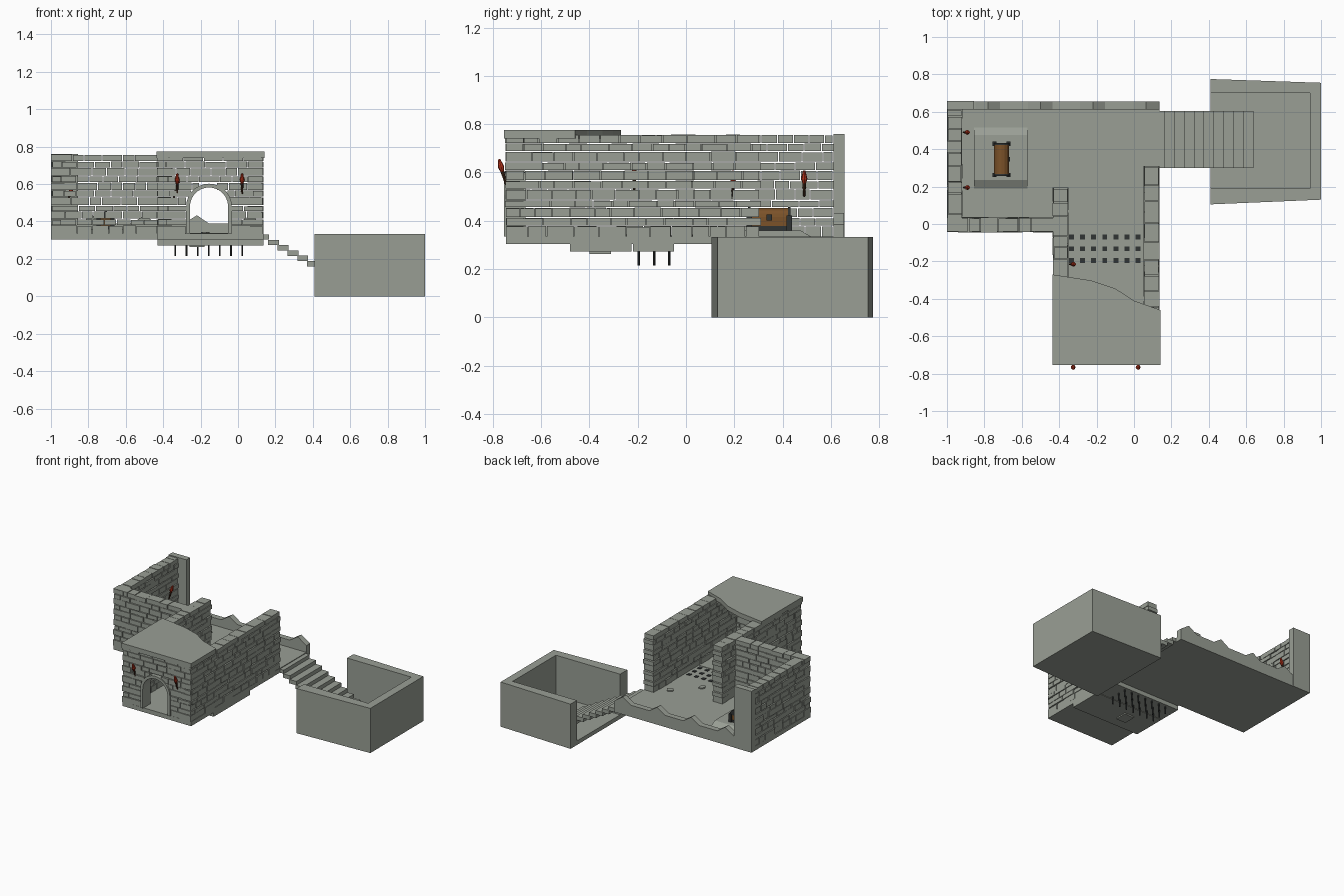
import bpy, bmesh, math, random
from mathutils import Vector, Matrix

if "Cube" in bpy.data.objects:
    bpy.data.objects.remove(bpy.data.objects["Cube"])

random.seed(7)


def material(name, rgb):
    m = bpy.data.materials.new(name)
    m.diffuse_color = (*rgb, 1)
    m.use_nodes = True
    m.node_tree.nodes["Principled BSDF"].inputs["Base Color"].default_value = m.diffuse_color
    return m


STONE = material("grey stone", (0.32, 0.345, 0.30))
IRON = material("dark iron", (0.03, 0.034, 0.034))
WOOD = material("brown wood", (0.20, 0.085, 0.022))
HANDLE = material("dark handle wood", (0.06, 0.025, 0.012))
FLAME = material("red flame", (0.50, 0.035, 0.012))


def finish(name, bm, mat):
    bmesh.ops.recalc_face_normals(bm, faces=bm.faces)
    me = bpy.data.meshes.new(name)
    bm.to_mesh(me)
    bm.free()
    me.materials.append(mat)
    ob = bpy.data.objects.new(name, me)
    bpy.context.collection.objects.link(ob)
    return ob


def add_box(bm, x0, x1, y0, y1, z0, z1):
    m = Matrix.Translation(((x0 + x1) / 2, (y0 + y1) / 2, (z0 + z1) / 2))
    bmesh.ops.create_cube(bm, size=1, matrix=m @ Matrix.Diagonal((x1 - x0, y1 - y0, z1 - z0, 1)))


def box(name, *dims, mat=STONE):
    bm = bmesh.new()
    add_box(bm, *dims)
    return finish(name, bm, mat)


def prism(name, pts, lo, hi, axis='z', mat=STONE):
    """Extrude a 2D outline along z (xy outline) or along y (xz outline)."""
    bm = bmesh.new()
    place = (lambda p, h: (p[0], p[1], h)) if axis == 'z' else (lambda p, h: (p[0], h, p[1]))
    f = bm.faces.new([bm.verts.new(place(p, lo)) for p in pts])
    ext = bmesh.ops.extrude_face_region(bm, geom=[f])["geom"]
    step = (0, 0, hi - lo) if axis == 'z' else (0, hi - lo, 0)
    bmesh.ops.translate(bm, vec=step, verts=[g for g in ext if isinstance(g, bmesh.types.BMVert)])
    return finish(name, bm, mat)


FLOOR, TOP = 0.335, 0.76
HEIGHTS = [0.046, 0.034, 0.042, 0.030, 0.046, 0.036, 0.042, 0.034, 0.044, 0.034, 0.037]
ARCH_X, ARCH_R, SPRING = -0.155, 0.102, 0.48


def brick_wall(name, along, a0, a1, c0, c1, arch=False):
    """Courses of loose bricks with open joints, running along x or y."""
    bm = bmesh.new()
    z = FLOOR
    for row, h in enumerate(HEIGHTS):
        spans = [(a0, a1)]
        if arch:
            r = ARCH_R + 0.012
            rise = max(0, z + h * 0.4 - SPRING)
            if rise < r:
                half = math.sqrt(r * r - rise * rise)
                spans = [(a0, ARCH_X - half), (ARCH_X + half, a1)]
        for s0, s1 in spans:
            a = s0 + (0.008 if row % 2 else 0)
            end = s1 - (0 if row % 2 else 0.008)
            first = True
            while a < end - 0.01:
                length = random.uniform(0.06, 0.12) * (0.6 if first and row % 2 else 1)
                b = min(a + length, end)
                if end - b < 0.035:
                    b = end
                j0, j1 = random.uniform(0, 0.007), random.uniform(0, 0.007)
                zz = (z, z + h - random.uniform(0.003, 0.006))
                if along == 'x':
                    add_box(bm, a, b - 0.004, c0 + j0, c1 - j1, *zz)
                else:
                    add_box(bm, c0 + j0, c1 - j1, a, b - 0.004, *zz)
                a, first = b, False
        z += h
    return finish(name, bm, STONE)


# Floors and the lowered blocks beneath the corridor
box("room_floor", -1.0, 0.135, -0.04, 0.655, 0.303, FLOOR)
box("stair_landing", 0.13, 0.167, 0.30, 0.605, 0.303, 0.33)
box("corridor_floor", -0.43, 0.135, -0.745, -0.035, 0.303, FLOOR)
box("corridor_under_block", -0.43, 0.135, -0.48, -0.225, 0.272, 0.31)
box("trap_under_block", -0.43, 0.135, -0.22, -0.05, 0.272, 0.31)
box("pressure_plate_base", -0.26, -0.18, -0.40, -0.31, 0.263, 0.28)
box("pressure_plate", -0.34, 0.045, -0.30, -0.225, 0.33, 0.338)

# Brick walls
brick_wall("room_west_wall", 'y', -0.04, 0.62, -1.0, -0.918)
brick_wall("room_south_wall", 'x', -1.0, -0.42, -0.045, 0.037)
brick_wall("corridor_west_wall", 'y', -0.745, 0.20, -0.435, -0.35)
brick_wall("corridor_east_wall", 'y', -0.745, 0.315, 0.05, 0.137)
brick_wall("front_wall", 'x', -0.432, 0.135, -0.75, -0.67, arch=True)

# Solid corner post and the broken north wall with small peaks
box("north_west_post", -1.0, -0.855, 0.612, 0.657, 0.303, TOP)
outline = [(-0.86, 0.303), (-0.86, 0.385)]
for px in (-0.78, -0.50, -0.22, 0.065):
    outline += [(px - 0.068, 0.39), (px, 0.433), (px + 0.064, 0.39)]
outline += [(0.135, 0.385), (0.135, 0.303)]
prism("broken_north_wall", outline, 0.612, 0.655, 'y')

# Arch surround: half ring with straight jambs
ring = [(ARCH_X + ARCH_R + 0.02, FLOOR)]
steps = 14
for r, order in ((ARCH_R + 0.02, range(steps + 1)), (ARCH_R, range(steps, -1, -1))):
    if r == ARCH_R:
        ring += [(ARCH_X - ARCH_R - 0.02, FLOOR), (ARCH_X - ARCH_R, FLOOR)]
    for i in order:
        t = math.pi * i / steps
        ring.append((ARCH_X + r * math.cos(t), SPRING + r * math.sin(t)))
ring.append((ARCH_X + ARCH_R, FLOOR))
prism("arch_surround", ring, -0.755, -0.665, 'y')

# Roof slab with a broken rear edge
prism("roof_slab", [(-0.435, -0.755), (0.142, -0.755), (0.142, -0.46), (0.0, -0.41),
                    (-0.10, -0.345), (-0.23, -0.302), (-0.435, -0.27)], 0.74, 0.775)

# Lower chamber: three walls and a floor, open to the west
prism("chamber_walls", [(0.41, 0.105), (1.0, 0.13), (1.0, 0.755), (0.41, 0.775),
                        (0.41, 0.70), (0.94, 0.70), (0.94, 0.19), (0.41, 0.19)], 0, 0.333)
prism("chamber_floor", [(0.41, 0.15), (0.97, 0.15), (0.97, 0.73), (0.41, 0.73)], 0, 0.03)

# Stairs of overlapping slabs
bm = bmesh.new()
for i in range(9):
    x, z = 0.16 + 0.0525 * i, 0.302 - 0.0282 * i
    add_box(bm, x, x + 0.058, 0.30, 0.605, z - 0.029, z)
finish("stairs", bm, STONE)

# Spike trap: dark hole plates with rods hanging below
holes, rods = bmesh.new(), bmesh.new()
for i in range(7):
    for y in (-0.07, -0.132, -0.195):
        x = -0.335 + i * 0.0595
        add_box(holes, x - 0.013, x + 0.013, y - 0.013, y + 0.013, 0.33, 0.339)
        bmesh.ops.create_cone(rods, cap_ends=True, segments=6, radius1=0.005, radius2=0.005,
                              depth=0.07, matrix=Matrix.Translation((x, y, 0.25)))
finish("spike_holes", holes, IRON)
finish("spike_rods", rods, IRON)

# Sloped chest platform
bm = bmesh.new()
low = [(-0.855, 0.18), (-0.57, 0.18), (-0.57, 0.525), (-0.855, 0.525)]
high = [(-0.855, 0.235), (-0.57, 0.235), (-0.57, 0.475), (-0.855, 0.475)]
bmesh.ops.convex_hull(bm, input=[bm.verts.new((*p, FLOOR - 0.005)) for p in low]
                      + [bm.verts.new((*p, 0.36)) for p in high])
finish("chest_platform", bm, STONE)

# Chest: wooden body, rounded lid, iron end bands, feet and lock
CX = -0.708


def lid_outline(half, base, rise):
    return [(CX + half * math.cos(math.pi * i / 8), base + rise * math.sin(math.pi * i / 8))
            for i in range(9)]


box("chest_base", CX - 0.04, CX + 0.04, 0.258, 0.432, 0.36, 0.378, mat=IRON)
box("chest_body", CX - 0.038, CX + 0.038, 0.26, 0.43, 0.375, 0.415, mat=WOOD)
prism("chest_lid", lid_outline(0.04, 0.415, 0.038), 0.26, 0.43, 'y', WOOD)
for n, y in (("front", 0.256), ("back", 0.422)):
    prism("chest_band_" + n, lid_outline(0.043, 0.415, 0.041), y, y + 0.012, 'y', IRON)
    for s in (-1, 1):
        x = CX + s * 0.038
        box("chest_corner_" + n, x - 0.011, x + 0.011, y - 0.006, y + 0.018, 0.36, 0.422, mat=IRON)
box("chest_lock", CX + 0.036, CX + 0.046, 0.333, 0.357, 0.40, 0.425, mat=IRON)


# Wall torches leaning outward
def torch(name, pos, out):
    axis = Vector((out[0] * 0.28, out[1] * 0.28, 1)).normalized()
    turn = Matrix.Translation(pos) @ axis.to_track_quat('Z', 'Y').to_matrix().to_4x4()
    for part, z, r1, r2, d, mat in (("handle", 0.03, 0.004, 0.008, 0.06, HANDLE),
                                    ("flame_low", 0.066, 0.007, 0.013, 0.022, FLAME),
                                    ("flame_tip", 0.094, 0.013, 0.005, 0.034, FLAME)):
        bm = bmesh.new()
        bmesh.ops.create_cone(bm, cap_ends=True, segments=8, radius1=r1, radius2=r2, depth=d,
                              matrix=turn @ Matrix.Translation((0, 0, z)))
        finish(name + "_" + part, bm, mat)


for x in (-0.325, 0.022):
    torch("front_torch", (x, -0.745, 0.548), (0, -1))
for y in (0.195, 0.49):
    torch("room_torch", (-0.912, y, 0.50), (1, 0))
torch("corridor_torch", (-0.345, -0.215, 0.52), (1, 0))

# Scattered flat floor stones
for x, y in ((-0.02, 0.21), (-0.17, 0.05), (-0.18, -0.26)):
    pts = [(x + 0.032 * random.uniform(0.5, 1) * math.cos(k * math.pi / 3),
            y + 0.032 * random.uniform(0.5, 1) * math.sin(k * math.pi / 3)) for k in range(6)]
    prism("floor_stone", pts, 0.33, 0.343)
